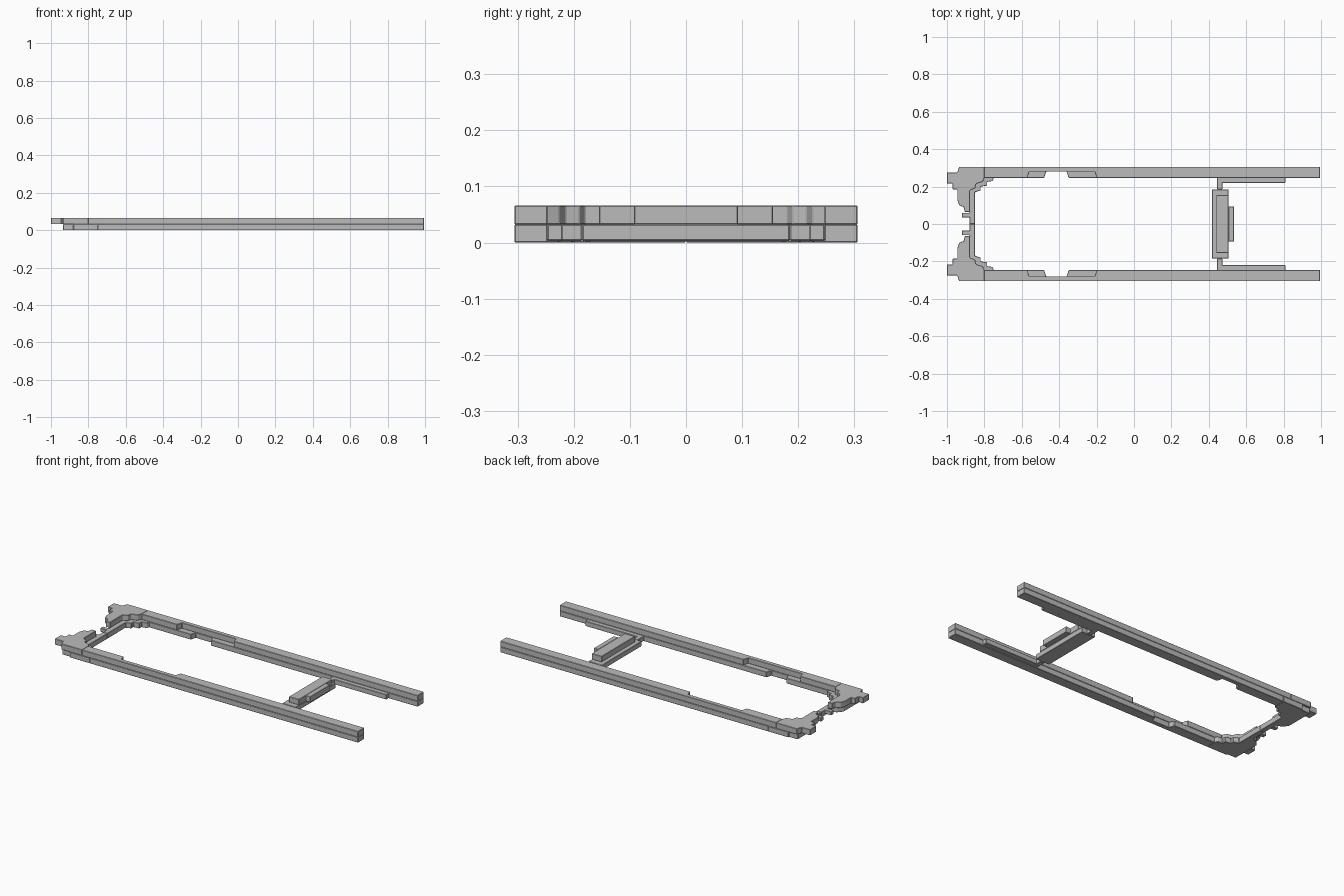
import bpy
import bmesh

cube = bpy.data.objects.get("Cube")
if cube:
    bpy.data.objects.remove(cube, do_unlink=True)

grey = bpy.data.materials.new("plain_grey")
grey.use_nodes = True
GREY = (0.5, 0.5, 0.5, 1)
grey.diffuse_color = GREY
grey.node_tree.nodes["Principled BSDF"].inputs["Base Color"].default_value = GREY

MID, TOP = 0.032, 0.066   # heights of the lower and upper layers


def prism(name, outline, z0, z1, mirror=True):
    """Extrude a plan outline between two heights, mirrored across y = 0."""
    bm = bmesh.new()
    face = bm.faces.new([bm.verts.new((x, y, z0)) for x, y in outline])
    up = bmesh.ops.extrude_face_region(bm, geom=[face])
    verts = [v for v in up["geom"] if isinstance(v, bmesh.types.BMVert)]
    bmesh.ops.translate(bm, verts=verts, vec=(0, 0, z1 - z0))
    bmesh.ops.recalc_face_normals(bm, faces=bm.faces)
    mesh = bpy.data.meshes.new(name)
    bm.to_mesh(mesh)
    bm.free()
    mesh.materials.append(grey)
    obj = bpy.data.objects.new(name, mesh)
    bpy.context.collection.objects.link(obj)
    bevel = obj.modifiers.new("soft_edges", 'BEVEL')
    bevel.width = 0.002
    bevel.segments = 1
    if mirror:
        mod = obj.modifiers.new("both_sides", 'MIRROR')
        mod.use_axis = (False, True, False)
        mod.use_mirror_merge = False
    return obj


def box(name, x0, x1, y0, y1, z0, z1, mirror=True):
    return prism(name, [(x0, y0), (x1, y0), (x1, y1), (x0, y1)], z0, z1, mirror)


# Side rails: wide recess in the upper layer, narrow gap in the lower one
IN, CUT, OUT = 0.247, 0.28, 0.306


def rail(name, x0, a, b, z0, z1):
    prism(name, [(x0, IN), (a, IN), (a + 0.01, CUT), (b - 0.01, CUT),
                 (b, IN), (0.995, IN), (0.995, OUT), (x0, OUT)], z0, z1)


rail("rail_upper", -0.80, -0.57, -0.20, MID, TOP)
rail("rail_lower", -0.75, -0.48, -0.35, 0, MID)

# Stepped end corners, one layer on the other
prism("end_corner_upper", [
    (-0.80, OUT), (-0.935, OUT), (-0.945, 0.275), (-1.0, 0.275),
    (-1.0, 0.217), (-0.97, 0.217), (-0.97, 0.185), (-0.945, 0.185),
    (-0.945, 0.13), (-0.935, 0.10), (-0.91, 0.09), (-0.905, 0.065),
    (-0.877, 0.065), (-0.877, 0.18), (-0.85, 0.19), (-0.845, 0.215),
    (-0.81, 0.225), (-0.80, IN)], MID, TOP)
prism("end_corner_lower", [
    (-0.75, OUT), (-0.88, OUT), (-0.88, 0.298), (-0.935, 0.298),
    (-0.935, 0.13), (-0.91, 0.10), (-0.88, 0.09), (-0.88, 0.0),
    (-0.85, 0.0), (-0.85, 0.17), (-0.82, 0.18), (-0.82, 0.20),
    (-0.785, 0.205), (-0.785, 0.225), (-0.755, 0.23), (-0.75, IN)],
    0, MID)
box("end_tab", -0.92, -0.875, 0.035, 0.06, 0.01, MID)

# Cross bar with a raised block and overhanging lip
box("cross_bar_base", 0.417, 0.505, -0.185, 0.185, 0.003, MID, False)
box("cross_bar_block", 0.44, 0.505, -0.155, 0.155, MID, TOP, False)
box("cross_bar_lip", 0.505, 0.535, -0.093, 0.093, MID, TOP, False)
box("cross_bar_link", 0.445, 0.472, 0.185, IN, 0.003, MID)

# Ledges along the inside of the rails
box("rail_ledge", 0.445, 0.81, 0.22, IN, 0.003, MID)
